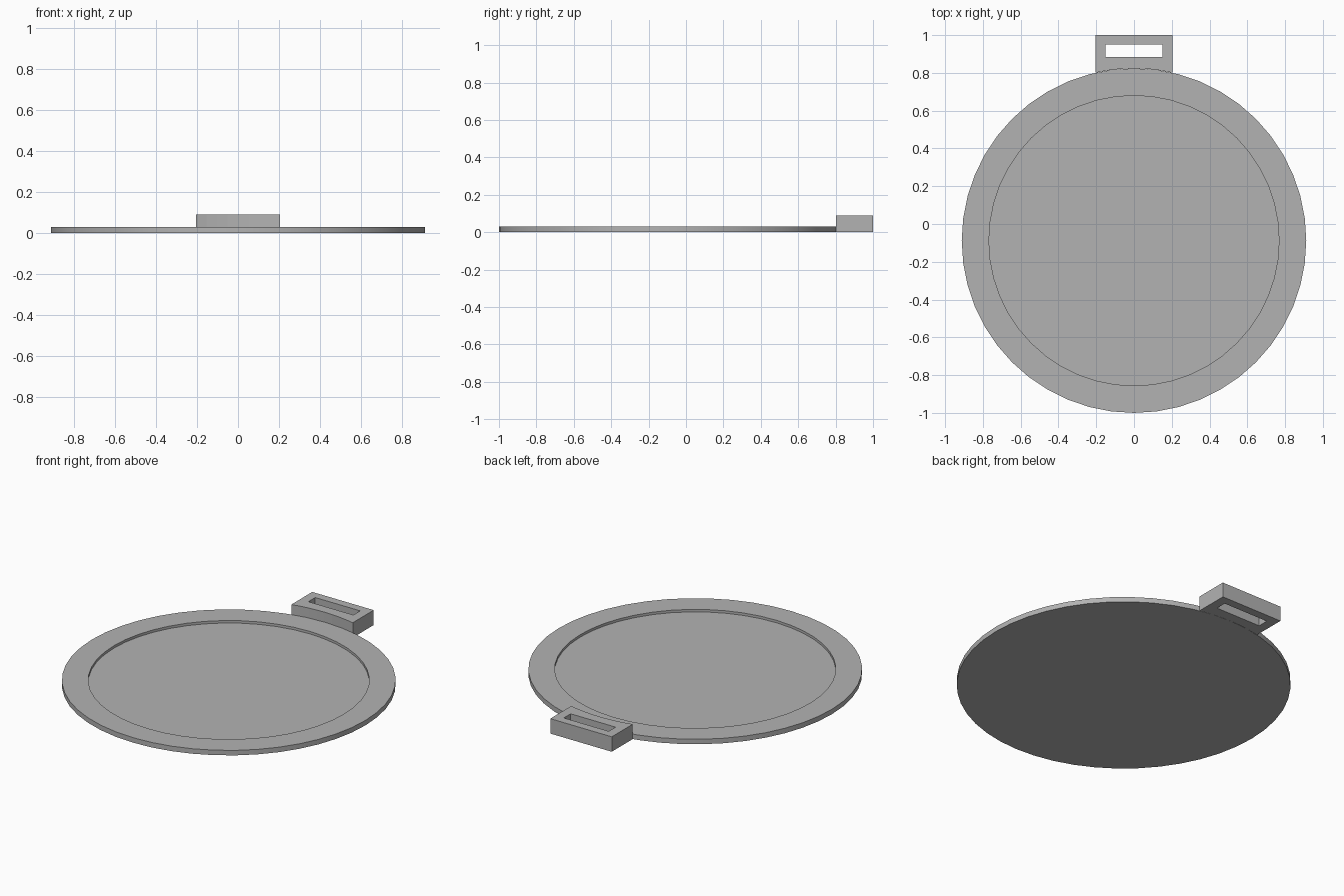
import bpy, bmesh, math

cube = bpy.data.objects.get("Cube")
if cube:
    bpy.data.objects.remove(cube, do_unlink=True)

CENTRE_Y, RADIUS, RECESS_RADIUS = -0.088, 0.912, 0.768
RIM_TOP, RECESS_FLOOR, TAB_TOP = 0.03, 0.015, 0.09
SIDES = 48

grey = bpy.data.materials.new("plain_grey")
grey.use_nodes = True
colour = (0.45, 0.45, 0.45, 1)
grey.diffuse_color = colour
grey.node_tree.nodes["Principled BSDF"].inputs["Base Color"].default_value = colour


def add_object(name, data):
    obj = bpy.data.objects.new(name, data)
    bpy.context.collection.objects.link(obj)
    data.materials.append(grey)
    return obj


# Round tray: flat underside, raised rim and shallow recess
bm = bmesh.new()
profile = [(RADIUS, 0), (RADIUS, RIM_TOP),
           (RECESS_RADIUS, RIM_TOP), (RECESS_RADIUS, RECESS_FLOOR)]
rings = []
for r, z in profile:
    angles = [math.tau * i / SIDES for i in range(SIDES)]
    rings.append([bm.verts.new((r * math.cos(a), CENTRE_Y + r * math.sin(a), z))
                  for a in angles])
for low, high in zip(rings, rings[1:]):
    for i in range(SIDES):
        j = (i + 1) % SIDES
        bm.faces.new((low[i], low[j], high[j], high[i]))
bm.faces.new(rings[-1])
bm.faces.new(rings[0][::-1])
mesh = bpy.data.meshes.new("round_tray")
bm.to_mesh(mesh)
bm.free()
tray = add_object("round_tray", mesh)
bpy.context.view_layer.objects.active = tray
tray.select_set(True)
bpy.ops.object.shade_smooth_by_angle(angle=math.radians(30))
tray.select_set(False)

# Hanging tab: its inner edge follows the rim, with a slot right through
HALF_WIDTH, SLOT_HALF = 0.205, 0.15
SLOT_FRONT, SLOT_BACK = 0.885, 0.95
reach = math.asin(HALF_WIDTH / RADIUS)
arc = [reach * (i / 4 - 1) for i in range(9)]
outline = [(RADIUS * math.sin(a), CENTRE_Y + RADIUS * math.cos(a)) for a in arc]
outline += [(HALF_WIDTH, 1), (-HALF_WIDTH, 1)]
slot = [(-SLOT_HALF, SLOT_FRONT), (SLOT_HALF, SLOT_FRONT),
        (SLOT_HALF, SLOT_BACK), (-SLOT_HALF, SLOT_BACK)]

curve = bpy.data.curves.new("hanging_tab", "CURVE")
curve.dimensions = "2D"
curve.fill_mode = "BOTH"
curve.extrude = TAB_TOP / 2
for loop in (outline, slot):
    spline = curve.splines.new("POLY")
    spline.points.add(len(loop) - 1)
    for point, (x, y) in zip(spline.points, loop):
        point.co = (x, y, 0, 1)
    spline.use_cyclic_u = True
tab = add_object("hanging_tab", curve)
tab.location.z = TAB_TOP / 2
bpy.context.view_layer.objects.active = tab
tab.select_set(True)
bpy.ops.object.convert(target="MESH")
bpy.ops.object.shade_flat()
